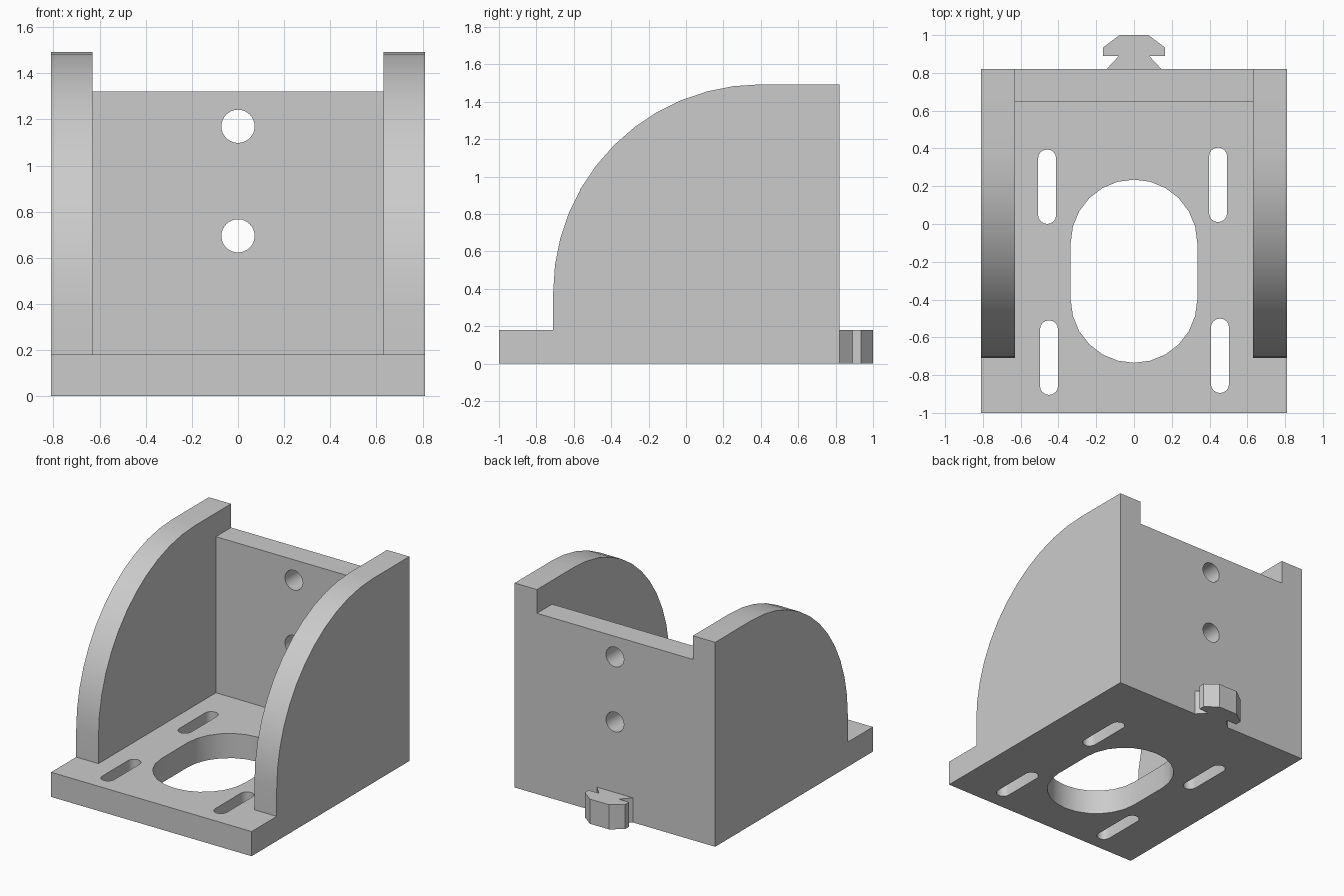
import bpy, bmesh, math
from math import pi, cos, sin

if "Cube" in bpy.data.objects:
    bpy.data.objects.remove(bpy.data.objects["Cube"])

grey = bpy.data.materials.new("light grey")
grey.diffuse_color = (0.6, 0.6, 0.6, 1)
grey.use_nodes = True
grey.node_tree.nodes["Principled BSDF"].inputs["Base Color"].default_value = grey.diffuse_color


def prism(name, outlines, axis, lo, hi):
    """Extrude closed 2D outlines along an axis from lo to hi, as one object."""
    place = {"x": lambda a, b, t: (t, a, b),
             "y": lambda a, b, t: (a, t, b),
             "z": lambda a, b, t: (a, b, t)}[axis]
    bm = bmesh.new()
    for pts in outlines:
        face = bm.faces.new([bm.verts.new(place(a, b, lo)) for a, b in pts])
        new = bmesh.ops.extrude_face_region(bm, geom=[face])["geom"]
        verts = [v for v in new if isinstance(v, bmesh.types.BMVert)]
        bmesh.ops.translate(bm, verts=verts, vec=place(0, 0, hi - lo))
    bmesh.ops.recalc_face_normals(bm, faces=bm.faces)
    mesh = bpy.data.meshes.new(name)
    bm.to_mesh(mesh)
    bm.free()
    mesh.materials.append(grey)
    obj = bpy.data.objects.new(name, mesh)
    bpy.context.collection.objects.link(obj)
    return obj


def arc(cx, cy, r, a0, a1, n):
    return [(cx + r * cos(a0 + (a1 - a0) * i / n),
             cy + r * sin(a0 + (a1 - a0) * i / n)) for i in range(n + 1)]


def slot(cx, y0, y1, r, n):
    """Round-ended slot running along y."""
    return arc(cx, y1 - r, r, 0, pi, n) + arc(cx, y0 + r, r, pi, 2 * pi, n)


def boolean(target, tool, operation):
    mod = target.modifiers.new(operation, "BOOLEAN")
    mod.operation, mod.object, mod.solver = operation, tool, "EXACT"
    bpy.context.view_layer.objects.active = target
    bpy.ops.object.modifier_apply(modifier=mod.name)
    bpy.data.objects.remove(tool)


# Body: side silhouette with the rounded shoulder, extruded across the width
side = [(0.82, 0), (0.82, 1.493), (0.4, 1.493)]
side += arc(0.4, 0.383, 1.11, pi / 2, pi, 12)[1:]
side += [(-0.71, 0.18), (-1, 0.18), (-1, 0)]
bracket = prism("motor_bracket", [side], "x", -0.81, 0.81)

# Space between the side walls, leaving the base and the lower back wall
room = [(-1.1, 0.18), (0.645, 0.18), (0.645, 1.32), (0.95, 1.32), (0.95, 1.7), (-1.1, 1.7)]
boolean(bracket, prism("room_cutter", [room], "x", -0.63, 0.63), "DIFFERENCE")

# Large opening and four mounting slots in the base
holes = [slot(0, -0.735, 0.235, 0.335, 12),
         slot(-0.46, 0.0, 0.395, 0.048, 8), slot(0.445, 0.01, 0.405, 0.048, 8),
         slot(-0.45, -0.905, -0.51, 0.048, 8), slot(0.455, -0.895, -0.5, 0.048, 8)]
boolean(bracket, prism("base_cutter", holes, "z", -0.1, 0.3), "DIFFERENCE")

# Two screw holes in the back wall
screws = [arc(0, z, 0.072, 0, 2 * pi, 32)[:-1] for z in (0.695, 1.17)]
boolean(bracket, prism("screw_cutter", screws, "y", 0.5, 0.95), "DIFFERENCE")

# Rail key on the back, mirrored from its right half
half = [(0.165, 0.80), (0.145, 0.82), (0.08, 0.89), (0.163, 0.89), (0.163, 0.935), (0.077, 1.0)]
key = half + [(-x, y) for x, y in reversed(half)]
boolean(bracket, prism("rail_key", [key], "z", 0, 0.18), "UNION")

bpy.ops.object.select_all(action="DESELECT")
bracket.select_set(True)
bpy.context.view_layer.objects.active = bracket
bpy.ops.object.shade_smooth_by_angle(angle=math.radians(30))
